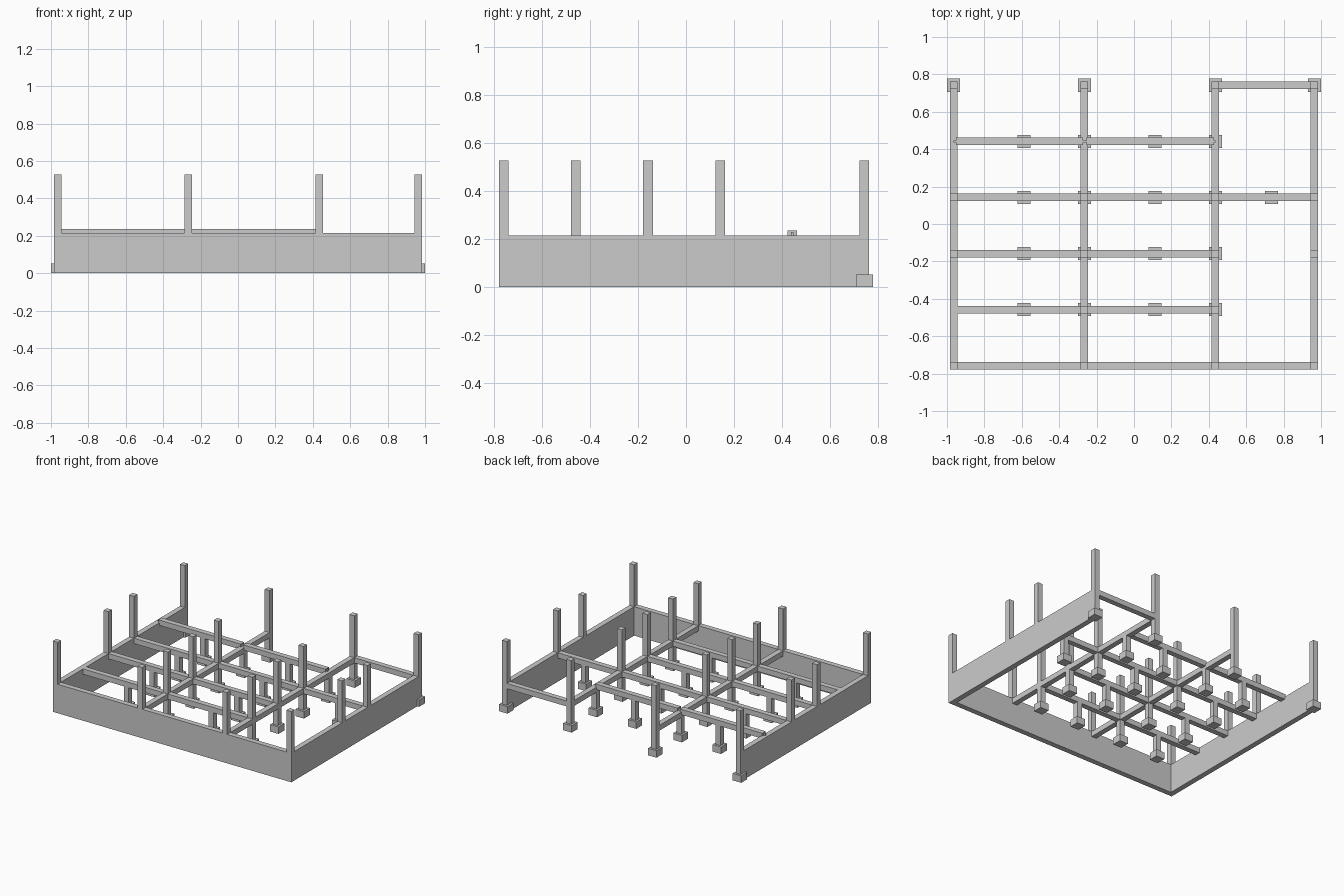
import bpy
import bmesh
from mathutils import Matrix, Vector

if "Cube" in bpy.data.objects:
    bpy.data.objects.remove(bpy.data.objects["Cube"])

# One concrete colour
concrete = bpy.data.materials.new("concrete_grey")
concrete.use_nodes = True
grey = (0.6, 0.6, 0.6, 1)
concrete.diffuse_color = grey
concrete.node_tree.nodes["Principled BSDF"].inputs["Base Color"].default_value = grey


def box(name, x0, x1, y0, y1, z0, z1):
    mesh = bpy.data.meshes.new(name)
    bm = bmesh.new()
    size = Vector((x1 - x0, y1 - y0, z1 - z0))
    centre = Vector((x0 + x1, y0 + y1, z0 + z1)) / 2
    bmesh.ops.create_cube(bm, size=1, matrix=Matrix.Translation(centre) @ Matrix.Diagonal(size).to_4x4())
    bm.to_mesh(mesh)
    bm.free()
    mesh.materials.append(concrete)
    obj = bpy.data.objects.new(name, mesh)
    bpy.context.collection.objects.link(obj)


def post(name, x, y, half, z0, z1):
    box(name, x - half, x + half, y - half, y + half, z0, z1)


# Grid lines and levels
H = 0.02            # half thickness of walls, beams and columns
PAD = 0.035         # half width of the footings
FOOT, UNDER, TOP, HIGH = 0.052, 0.176, 0.216, 0.528
west, mid, east, far_east = -0.965, -0.265, 0.435, 0.965
back, raised, row_a, row_b, row_c, front = [0.742 - 0.3 * i for i in range(6)]

# Perimeter walls, open at the back
box("front_wall", west - H, far_east + H, front - H, front + H, 0, TOP)
for name, x in (("right_wall", west), ("left_wall", far_east)):
    box(name, x - H, x + H, front - H, back + H, 0, TOP)

# Lengthwise and crosswise beams
for x in (mid, east):
    box("long_beam", x - H, x + H, front - H, back + H, UNDER, TOP)
for y, start, end in ((row_a, west, far_east), (row_b, west, east),
                      (row_c, west, east), (back, east, far_east)):
    box("cross_beam", start - H, end + H, y - H, y + H, UNDER, TOP)

# Raised beam in two spans, joined by a thin tenon
for start, end in ((west, mid), (mid, east)):
    box("raised_beam", start + 0.012, end - 0.008, raised - H, raised + H, 0.197, 0.237)
box("beam_tenon", west, east, raised - 0.005, raised + 0.005, 0.205, 0.23)

# Tall columns standing on the walls
for x in (west, mid, east, far_east):
    post("wall_column", x, front, H, TOP, HIGH)
for x in (west, far_east):
    for y in (row_b, row_a, back):
        post("wall_column", x, y, H, TOP, HIGH)
    post("corner_footing", x, back, PAD, 0, FOOT)

# Tall inner columns on footings, with short piers under the raised beam
for x in (mid, east):
    for y in (back, raised, row_a, row_b, row_c):
        post("column_footing", x, y, PAD, 0, FOOT)
        post("inner_column", x, y, H, FOOT, UNDER if y == raised else HIGH)

# Short piers halfway along the beams
piers = [(x, y) for x in (-0.588, 0.112) for y in (raised, row_a, row_b, row_c)]
for x, y in piers + [(0.735, row_a)]:
    post("pier_footing", x, y, PAD, 0, FOOT)
    post("short_pier", x, y, H, FOOT, 0.197 if y == raised else UNDER)
